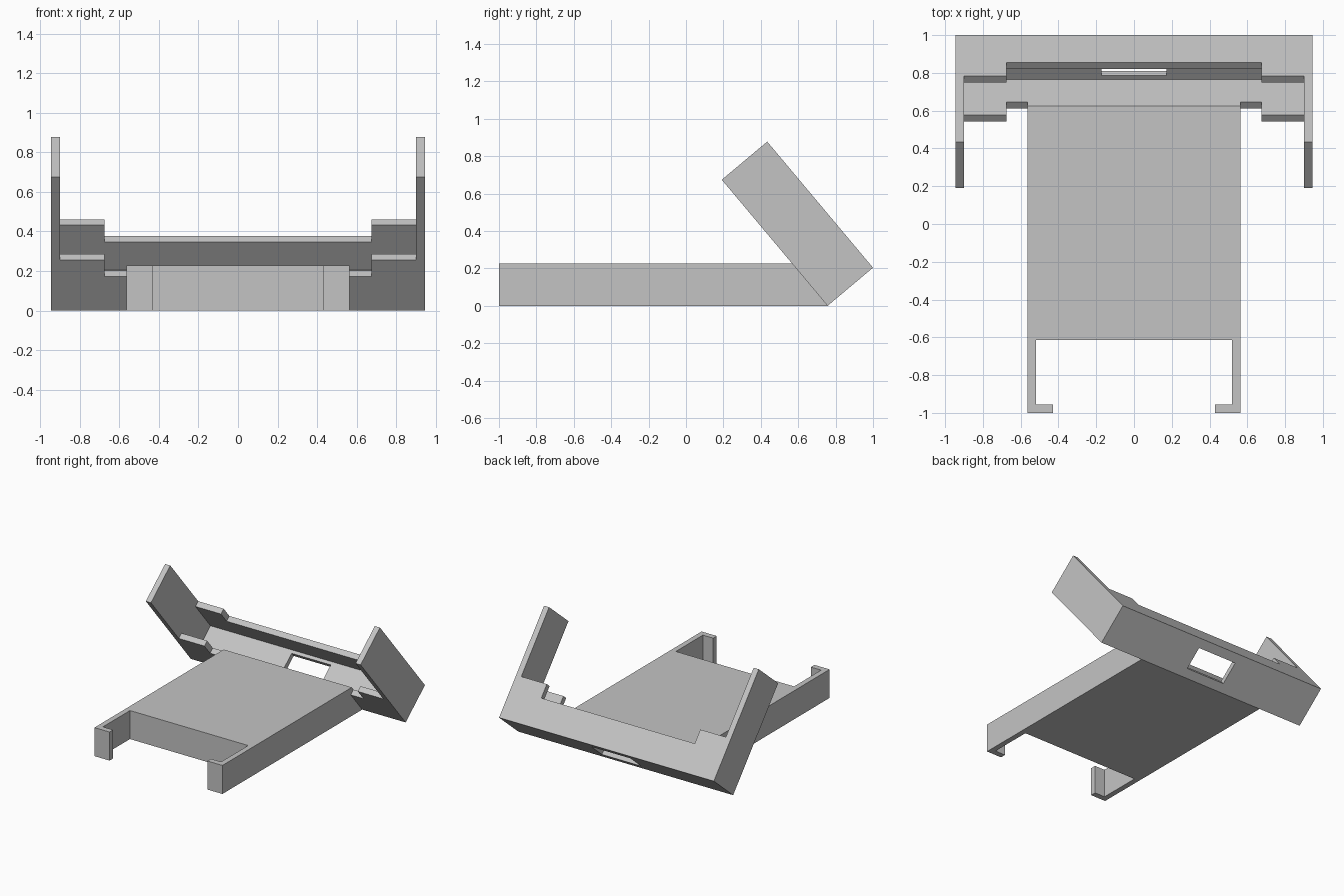
import bpy, bmesh, math
from mathutils import Matrix, Vector

if "Cube" in bpy.data.objects:
    bpy.data.objects.remove(bpy.data.objects["Cube"], do_unlink=True)

grey = bpy.data.materials.new("plain grey")
grey.use_nodes = True
grey.diffuse_color = (0.55, 0.55, 0.55, 1)
grey.node_tree.nodes["Principled BSDF"].inputs["Base Color"].default_value = (0.55, 0.55, 0.55, 1)


def prism(name, points, direction, matrix=None):
    """Extrude a closed polygon along a direction into a solid."""
    bm = bmesh.new()
    face = bm.faces.new([bm.verts.new(p) for p in points])
    out = bmesh.ops.extrude_face_region(bm, geom=[face])["geom"]
    moved = [v for v in out if isinstance(v, bmesh.types.BMVert)]
    bmesh.ops.translate(bm, verts=moved, vec=Vector(direction))
    bmesh.ops.recalc_face_normals(bm, faces=bm.faces)
    mesh = bpy.data.meshes.new(name)
    bm.to_mesh(mesh)
    bm.free()
    mesh.materials.append(grey)
    obj = bpy.data.objects.new(name, mesh)
    bpy.context.collection.objects.link(obj)
    if matrix:
        obj.matrix_world = matrix
    return obj


def box(name, x, y, z, matrix=None):
    pts = [(x[0], y[0], z[0]), (x[1], y[0], z[0]), (x[1], y[1], z[0]), (x[0], y[1], z[0])]
    return prism(name, pts, (0, 0, z[1] - z[0]), matrix)


def cut(target, cutter):
    cutter.hide_render = True
    mod = target.modifiers.new("cut", "BOOLEAN")
    mod.operation = "DIFFERENCE"
    mod.solver = "EXACT"
    mod.object = cutter
    bpy.context.view_layer.objects.active = target
    bpy.ops.object.modifier_apply(modifier=mod.name)
    bpy.data.objects.remove(cutter, do_unlink=True)


# Tilted bracket: stepped U profile, hollowed to a channel, with a slot in its floor
HINGE_Y, TILT = 0.757, math.radians(40)
DEPTH, WALL = 0.317, 0.045
tilt = Matrix.Translation((0, HINGE_Y, 0)) @ Matrix.Rotation(TILT, 4, "X")

half = [(0.675, 0.225), (0.675, 0.335), (0.9, 0.335), (0.9, 0.88), (0.945, 0.88), (0.945, 0)]
outline = half + [(-x, u) for x, u in reversed(half)]
bracket = prism("tilted_bracket", [(x, 0, u) for x, u in outline], (0, DEPTH, 0), tilt)
cut(bracket, box("channel_cutter", (-0.9, 0.9), (WALL, DEPTH - WALL), (0.04, 1), tilt))
cut(bracket, box("slot_cutter", (-0.172, 0.172), (0.07, 0.246), (-0.1, 0.1), tilt))

# Flat tray: solid slab whose rear end is sloped to meet the bracket lip
HEIGHT = 0.227
foot = tilt @ Vector((0, WALL, 0.02))
rear_top = foot.y - (HEIGHT - foot.z) * math.tan(TILT)
side = [(-0.615, 0), (HINGE_Y, 0), (foot.y, foot.z), (rear_top, HEIGHT), (-0.615, HEIGHT)]
prism("tray_slab", [(-0.563, y, z) for y, z in side], (1.126, 0, 0))

# Hooked arms reaching forward from the slab
hook = [(0.563, -0.615), (0.563, -1), (0.43, -1), (0.43, -0.955), (0.52, -0.955), (0.52, -0.615)]
for name, s in (("left_hook_arm", 1), ("right_hook_arm", -1)):
    prism(name, [(s * x, y, 0) for x, y in hook], (0, 0, HEIGHT))
